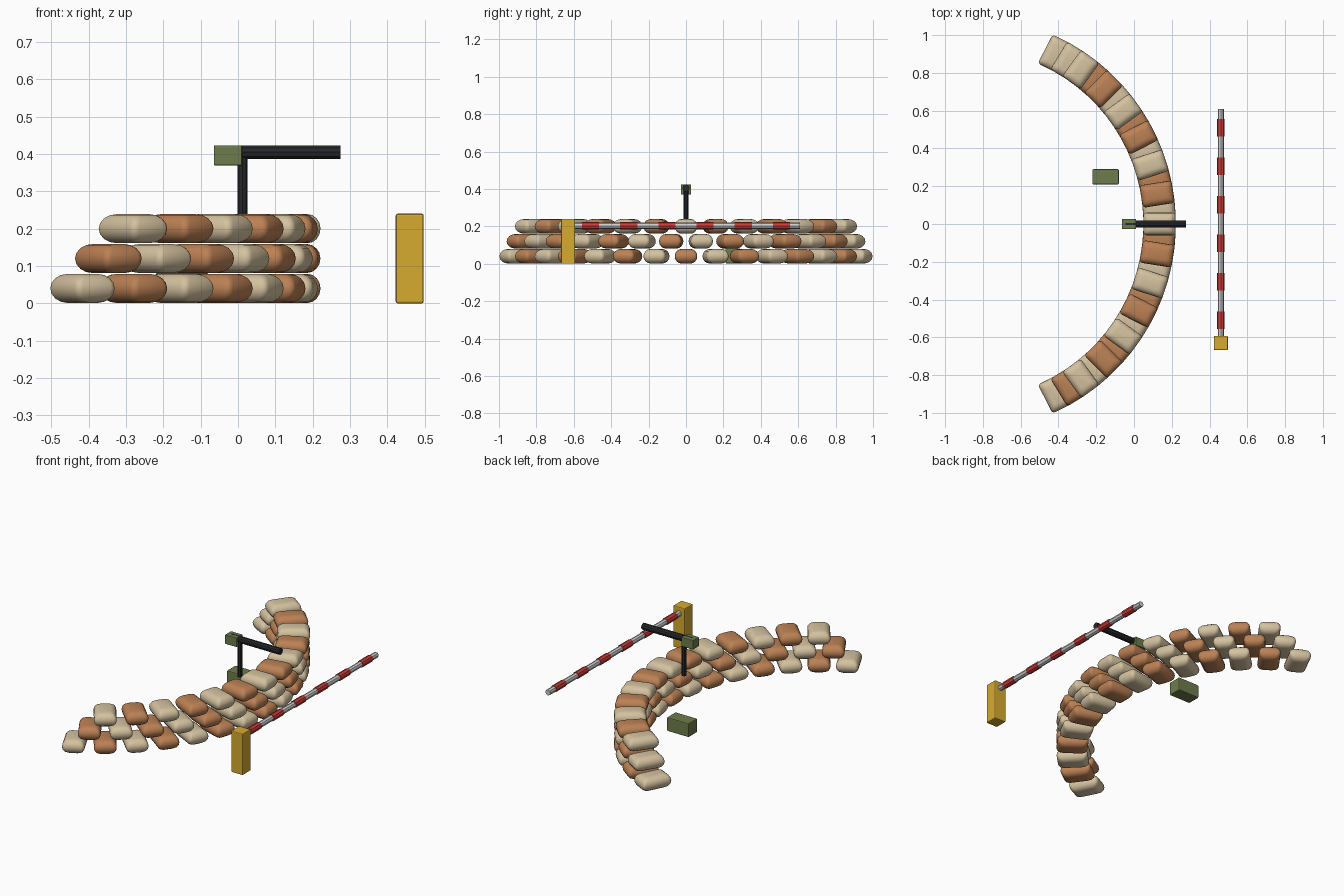
import bpy, bmesh, math
from mathutils import Matrix

if "Cube" in bpy.data.objects:
    bpy.data.objects.remove(bpy.data.objects["Cube"])


def mat(name, rgb):
    m = bpy.data.materials.new(name)
    m.diffuse_color = (*rgb, 1)
    m.use_nodes = True
    m.node_tree.nodes["Principled BSDF"].inputs["Base Color"].default_value = m.diffuse_color
    return m


BEIGE = mat("beige canvas", (0.66, 0.54, 0.35))
BROWN = mat("brown canvas", (0.50, 0.22, 0.09))
YELLOW = mat("yellow paint", (0.68, 0.41, 0.03))
RED = mat("red paint", (0.60, 0.045, 0.04))
WHITE = mat("white paint", (0.62, 0.62, 0.62))
GREEN = mat("olive green", (0.155, 0.20, 0.07))
BLACK = mat("gun black", (0.02, 0.021, 0.024))


def finish(name, bm, material, matrix=Matrix(), angle=None):
    me = bpy.data.meshes.new(name)
    bmesh.ops.recalc_face_normals(bm, faces=bm.faces)
    bm.to_mesh(me)
    bm.free()
    return place(name, me, material, matrix, angle)


def place(name, me, material, matrix, angle=None):
    me.materials.clear()
    me.materials.append(material)
    ob = bpy.data.objects.new(name, me)
    bpy.context.collection.objects.link(ob)
    ob.matrix_world = matrix
    if angle:
        bpy.ops.object.select_all(action='DESELECT')
        bpy.context.view_layer.objects.active = ob
        ob.select_set(True)
        bpy.ops.object.shade_smooth_by_angle(angle=math.radians(angle))
    return ob


def box(name, center, size, material, bevel=0.005):
    bm = bmesh.new()
    bmesh.ops.create_cube(bm, size=1, matrix=Matrix.Diagonal((*size, 1)))
    bmesh.ops.bevel(bm, geom=bm.edges[:], offset=bevel, segments=2,
                    profile=0.5, affect='EDGES')
    finish(name, bm, material, Matrix.Translation(center))


def rod(name, center, radius, length, axis, material, sides=8):
    bm = bmesh.new()
    bmesh.ops.create_cone(bm, cap_ends=True, segments=sides, radius1=radius,
                          radius2=radius, depth=length)
    rot = {'X': Matrix.Rotation(math.pi / 2, 4, 'Y'),
           'Y': Matrix.Rotation(math.pi / 2, 4, 'X'), 'Z': Matrix()}[axis]
    finish(name, bm, material, Matrix.Translation(center) @ rot)


def sandbag_mesh(hx, hy, hz, edge=0.035, corner=0.018):
    """Pillow: stacked rounded rectangles, drawn in towards top and bottom."""
    bm = bmesh.new()
    rings = []
    for k in range(9):
        a = math.radians(-90 + 180 * k / 8)
        inset = edge * (1 - math.cos(a))
        ring = []
        for q in range(4):
            sx, sy = ((1, 1), (-1, 1), (-1, -1), (1, -1))[q]
            for j in range(4):
                t = math.pi / 2 * (q + j / 3)
                ring.append(bm.verts.new((
                    sx * (hx - inset - corner) + corner * math.cos(t),
                    sy * (hy - inset - corner) + corner * math.sin(t),
                    hz * math.sin(a))))
        rings.append(ring)
    for lo, hi in zip(rings, rings[1:]):
        for i in range(16):
            j = (i + 1) % 16
            bm.faces.new((lo[i], lo[j], hi[j], hi[i]))
    bm.faces.new(rings[0])
    bm.faces.new(rings[-1])
    return bm


# Sandbag wall: three staggered courses on an arc
CX, R, STEP = -0.875, 1.01, 9
for row, count in enumerate((15, 14, 13)):
    for i in range(count):
        ang = math.radians((i - (count - 1) / 2) * STEP)
        m = (Matrix.Translation((CX, 0, 0.04 + 0.08 * row))
             @ Matrix.Rotation(ang, 4, 'Z') @ Matrix.Translation((R, 0, 0)))
        finish(f"sandbag_{row}_{i}", sandbag_mesh(0.086, 0.06, 0.039),
               BROWN if (i + row) % 2 else BEIGE, m, 50)

# Mounted gun
rod("gun_post", (0.012, 0, 0.295), 0.013, 0.21, 'Z', BLACK)
rod("gun_barrel", (0.115, 0, 0.405), 0.019, 0.32, 'X', BLACK, 10)
box("gun_receiver", (-0.027, 0, 0.396), (0.075, 0.055, 0.054), GREEN, 0.003)

# Ammunition box
box("ammo_box", (-0.15, 0.25, 0.042), (0.14, 0.08, 0.08), GREEN)

# Barrier gate
box("barrier_post", (0.46, -0.63, 0.12), (0.075, 0.075, 0.24), YELLOW)
rod("barrier_arm", (0.46, 0.005, 0.203), 0.0165, 1.21, 'Y', WHITE)
for i in range(6):
    rod(f"barrier_band_{i}", (0.46, -0.51 + 0.204 * i, 0.203), 0.02, 0.092, 'Y', RED)
